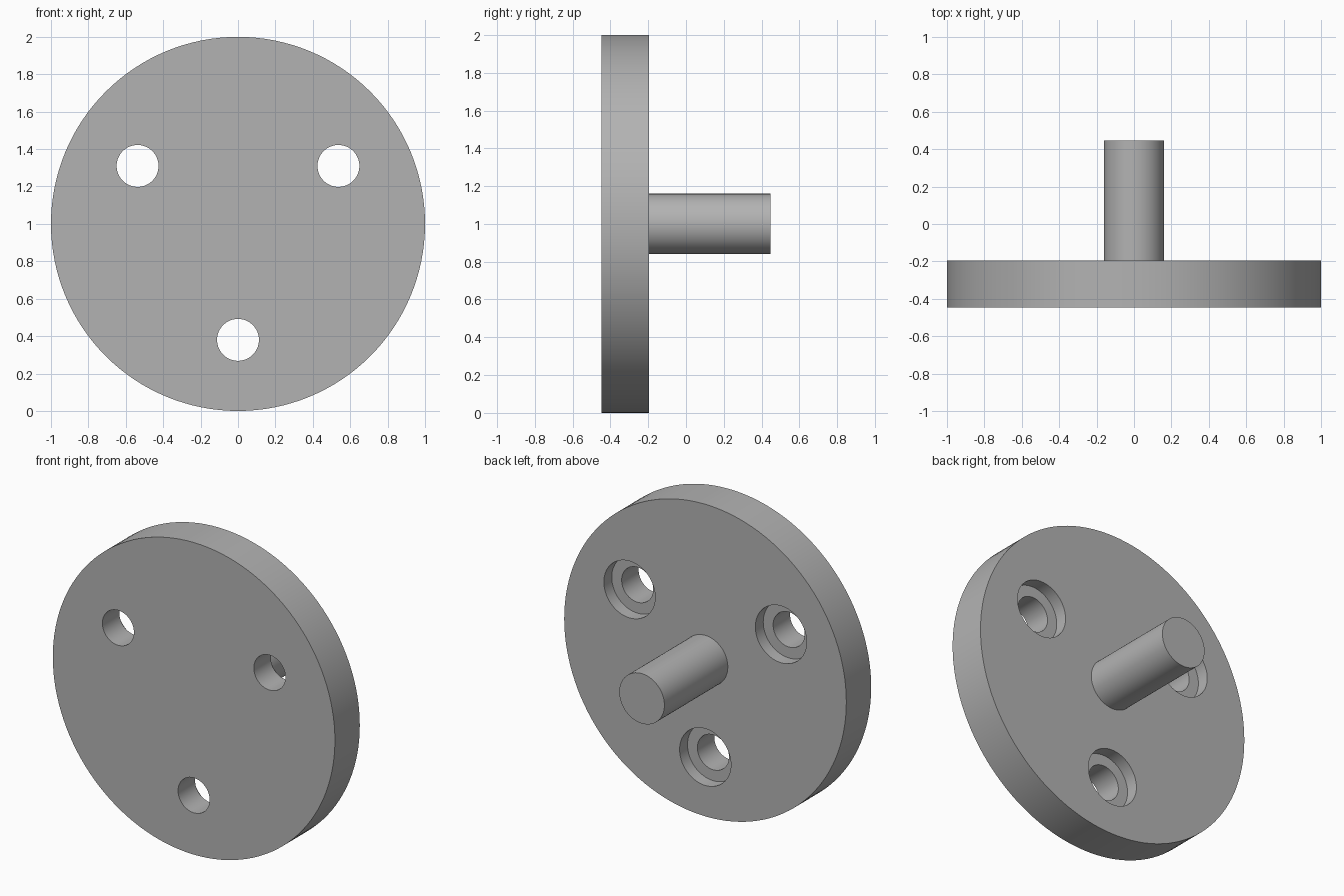
import bpy
from math import radians, cos, sin, pi

cube = bpy.data.objects.get("Cube")
if cube:
    bpy.data.objects.remove(cube, do_unlink=True)

FRONT, BACK, TIP = -0.447, -0.195, 0.447   # plate faces and pin end along y
CENTRE_Z = 1.0
HOLE_CIRCLE = 0.62
BORE_DEPTH = 0.08

metal = bpy.data.materials.new("plain_grey")
metal.use_nodes = True
grey = (0.45, 0.45, 0.45, 1)
metal.diffuse_color = grey
metal.node_tree.nodes["Principled BSDF"].inputs["Base Color"].default_value = grey


def rod(name, radius, y0, y1, x=0.0, z=CENTRE_Z, sides=64):
    """Cylinder lying along y between y0 and y1."""
    bpy.ops.mesh.primitive_cylinder_add(
        vertices=sides, radius=radius, depth=y1 - y0,
        location=(x, (y0 + y1) / 2, z), rotation=(pi / 2, 0, 0))
    obj = bpy.context.object
    obj.name = name
    obj.data.materials.append(metal)
    return obj


def cut(target, cutter):
    """Subtract the cutter from the target, then discard it."""
    mod = target.modifiers.new("cut", 'BOOLEAN')
    mod.operation = 'DIFFERENCE'
    mod.solver = 'EXACT'
    mod.object = cutter
    bpy.context.view_layer.objects.active = target
    bpy.ops.object.modifier_apply(modifier=mod.name)
    bpy.data.objects.remove(cutter, do_unlink=True)


# Round plate and the pin standing on its back
plate = rod("round_plate", 1.0, FRONT, BACK, sides=128)
pin = rod("centre_pin", 0.16, BACK - 0.02, TIP)

# Three counterbored screw holes
for angle in (30, 150, 270):
    x = HOLE_CIRCLE * cos(radians(angle))
    z = CENTRE_Z + HOLE_CIRCLE * sin(radians(angle))
    cut(plate, rod("hole_cutter", 0.112, FRONT - 0.1, BACK + 0.1, x, z))
    cut(plate, rod("bore_cutter", 0.182, BACK - BORE_DEPTH, BACK + 0.1, x, z))

# Smooth walls with crisp rims
for obj in (plate, pin):
    bpy.ops.object.select_all(action='DESELECT')
    obj.select_set(True)
    bpy.context.view_layer.objects.active = obj
    bpy.ops.object.shade_smooth_by_angle(angle=radians(30))
